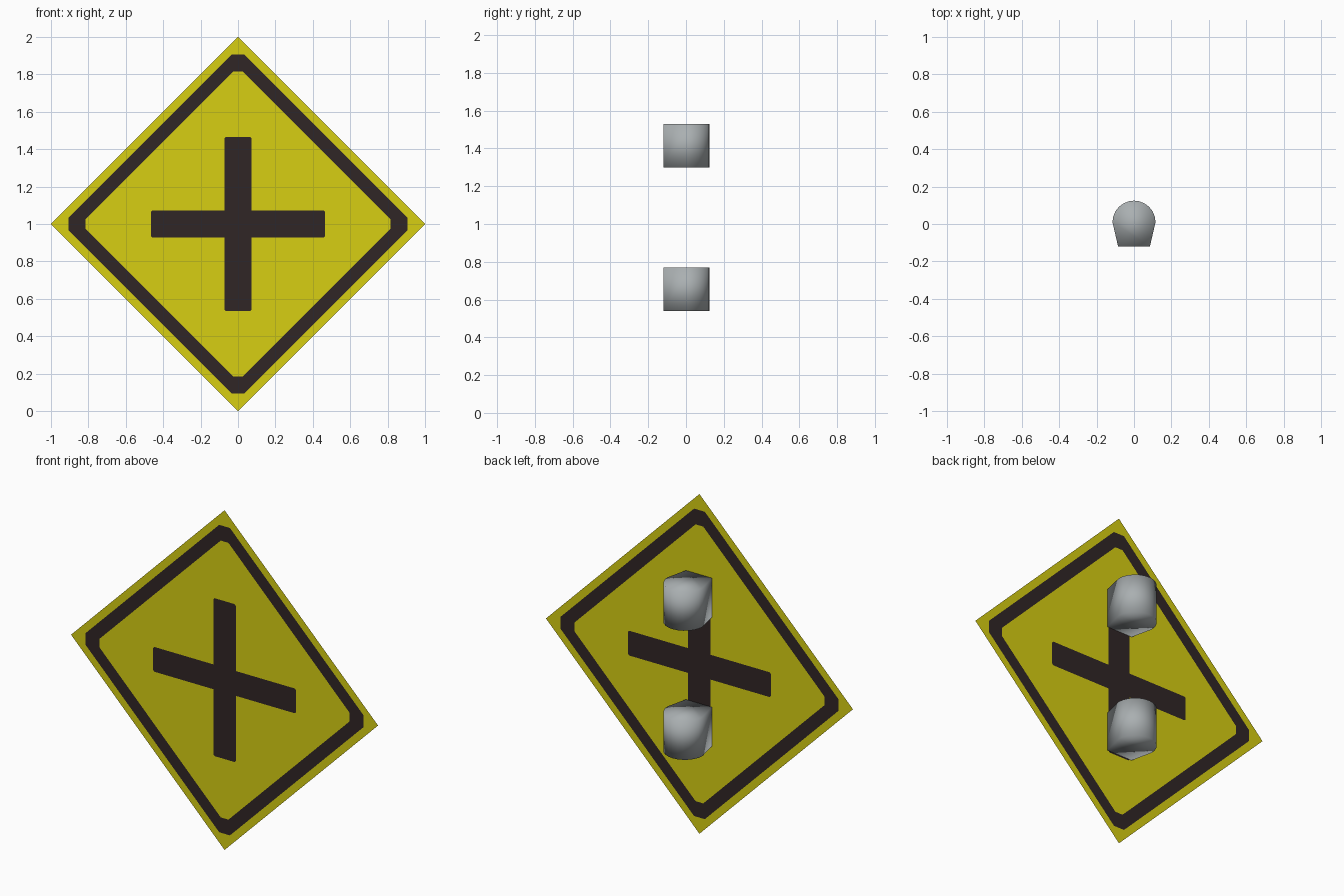
import bpy, bmesh, math
from mathutils import Vector

if "Cube" in bpy.data.objects:
    bpy.data.objects.remove(bpy.data.objects["Cube"])


def material(name, rgb):
    m = bpy.data.materials.new(name)
    m.diffuse_color = (*rgb, 1)
    m.use_nodes = True
    m.node_tree.nodes["Principled BSDF"].inputs["Base Color"].default_value = m.diffuse_color
    return m


yellow = material("sign yellow", (0.68, 0.62, 0.006))
black = material("sign black", (0.03, 0.019, 0.019))
grey = material("clamp grey", (0.40, 0.43, 0.44))


def make_object(name, bm, mats):
    mesh = bpy.data.meshes.new(name)
    bm.to_mesh(mesh)
    bm.free()
    for m in mats:
        mesh.materials.append(m)
    ob = bpy.data.objects.new(name, mesh)
    bpy.context.collection.objects.link(ob)
    return ob


# Sign dimensions, measured from the centre of the diamond
SHEET_Y, CENTRE_Z = -0.125, 1.0
OUT_SIDE, OUT_TIP = 0.94, 0.905     # outer edge of the border, clipped tips
IN_SIDE, IN_TIP = 0.84, 0.815       # inner edge of the border
ARM, HALF_W, CORNER = 0.465, 0.073, 0.53


def is_black(x, z):
    u, v = abs(x), abs(z)
    s, tip = u + v, max(u, v)
    border = s < OUT_SIDE and tip < OUT_TIP and not (s < IN_SIDE and tip < IN_TIP)
    cross = min(u, v) < HALF_W and tip < ARM and s < CORNER
    return border or cross


# Thin diamond sheet, cut along the edges of the painted design
bm = bmesh.new()
bm.faces.new([bm.verts.new((x, SHEET_Y, CENTRE_Z + z))
              for x, z in ((0, -1), (1, 0), (0, 1), (-1, 0))])
cuts = []
for d in (OUT_TIP, IN_TIP, ARM, HALF_W):
    cuts += [((1, 0), d), ((-1, 0), d), ((0, 1), d), ((0, -1), d)]
for d in (OUT_SIDE, IN_SIDE, CORNER):
    cuts += [((sx, sz), d) for sx in (1, -1) for sz in (1, -1)]
for (nx, nz), d in cuts:
    n = Vector((nx, 0, nz))
    point = Vector((0, SHEET_Y, CENTRE_Z)) + n * (d / n.length_squared)
    bmesh.ops.bisect_plane(bm, geom=bm.verts[:] + bm.edges[:] + bm.faces[:],
                           dist=1e-5, plane_co=point, plane_no=n)
for f in bm.faces:
    c = f.calc_center_median()
    f.material_index = int(is_black(c.x, c.z - CENTRE_Z))
make_object("sign_panel", bm, [yellow, black])


# Solid mounting clamp: flat against the sheet, round at the back
def clamp(name, z0, z1, r=0.115, cy=0.01, steps=12):
    outline = [(-0.085, -0.12), (0.085, -0.12)]
    outline += [(r * math.cos(math.pi * i / steps), cy + r * math.sin(math.pi * i / steps))
                for i in range(steps + 1)]
    bm = bmesh.new()
    base = bm.faces.new([bm.verts.new((x, y, z0)) for x, y in outline])
    top = bmesh.ops.extrude_face_region(bm, geom=[base])["geom"]
    bmesh.ops.translate(bm, vec=(0, 0, z1 - z0),
                        verts=[g for g in top if isinstance(g, bmesh.types.BMVert)])
    if base.is_valid and len(bm.faces) < len(outline) + 2:
        bm.faces.new([v for v in base.verts])
    bmesh.ops.recalc_face_normals(bm, faces=bm.faces[:])
    for f in bm.faces:
        f.smooth = True
    make_object(name, bm, [grey])


clamp("lower_clamp", 0.54, 0.77)
clamp("upper_clamp", 1.30, 1.53)
